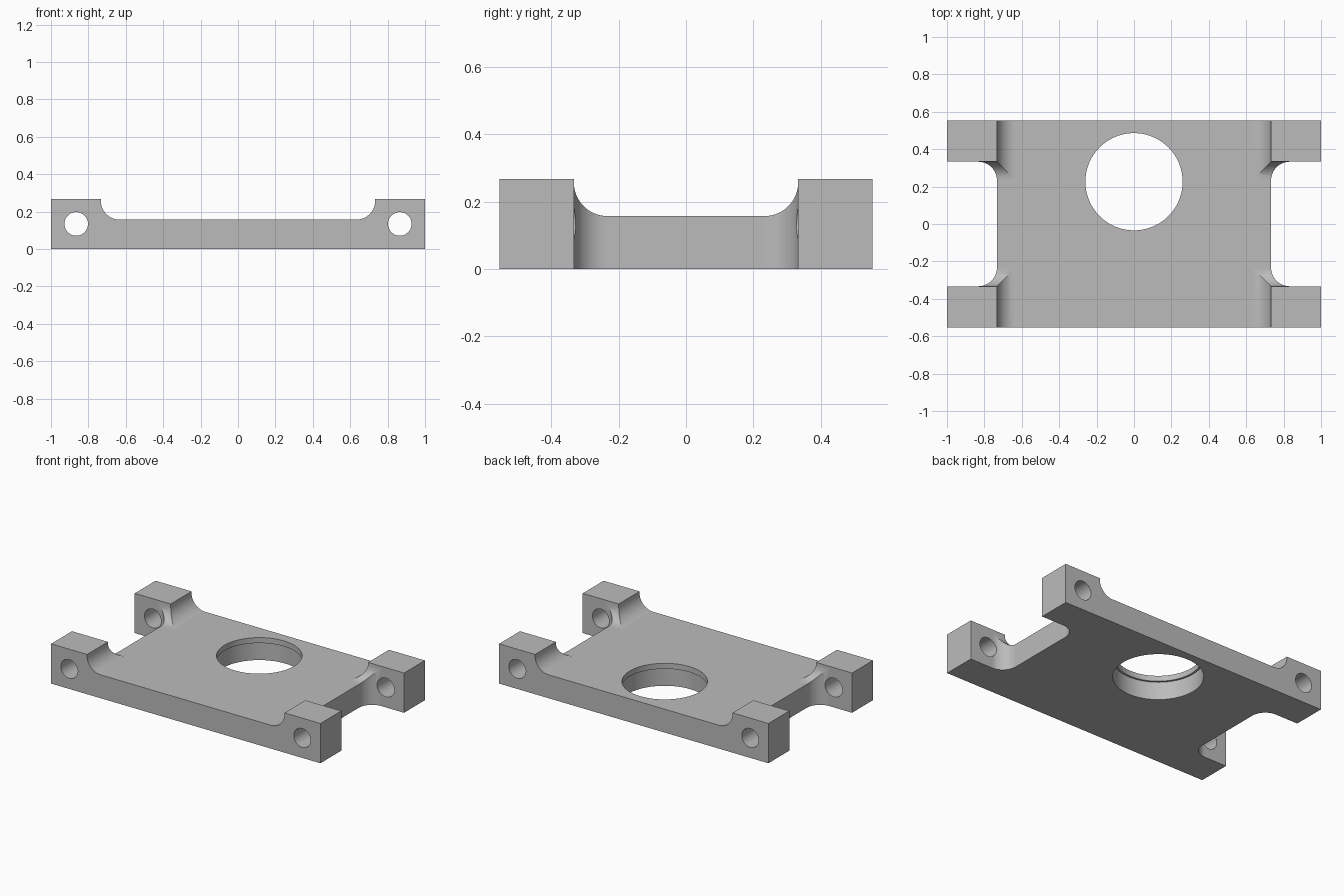
import bpy
import bmesh
from math import sin, cos, pi, radians

old = bpy.data.objects.get("Cube")
if old:
    bpy.data.objects.remove(old, do_unlink=True)

HALF_Y, HEIGHT = 0.554, 0.267
FLOOR = 0.157                   # top of the thin plate
POCKET_X, GAP_Y = 0.733, 0.333  # inner faces of the corner lugs
FILLET = 0.1
HOLE_X, HOLE_Z = 0.865, 0.134
BORE_Y = 0.226

metal = bpy.data.materials.new("Grey metal")
metal.use_nodes = True
metal.diffuse_color = (0.5, 0.5, 0.5, 1)
metal.node_tree.nodes["Principled BSDF"].inputs["Base Color"].default_value = (0.5, 0.5, 0.5, 1)


def prism(name, outline, place, lo, hi):
    """Extrude a 2D outline from lo to hi; place(u, v, w) sets the axes."""
    bm = bmesh.new()
    ends = [[bm.verts.new(place(u, v, w)) for u, v in outline] for w in (lo, hi)]
    bm.faces.new(ends[0])
    bm.faces.new(ends[1])
    n = len(outline)
    for i in range(n):
        j = (i + 1) % n
        bm.faces.new((ends[0][i], ends[0][j], ends[1][j], ends[1][i]))
    bmesh.ops.recalc_face_normals(bm, faces=bm.faces)
    mesh = bpy.data.meshes.new(name)
    bm.to_mesh(mesh)
    bm.free()
    mesh.materials.append(metal)
    obj = bpy.data.objects.new(name, mesh)
    bpy.context.collection.objects.link(obj)
    return obj


def channel(half, base, top, steps=20):
    """U-shaped outline with rounded lower corners."""
    right = [(half - FILLET + FILLET * sin(t), base + FILLET - FILLET * cos(t))
             for t in (pi / 2 * i / steps for i in range(steps + 1))]
    right.append((half, top))
    return right + [(-u, v) for u, v in reversed(right)]


def circle(u, v, radius, n):
    return [(u + radius * cos(2 * pi * i / n), v + radius * sin(2 * pi * i / n))
            for i in range(n)]


along_x = lambda u, v, w: (w, u, v)
along_y = lambda u, v, w: (u, w, v)
along_z = lambda u, v, w: (u, v, w)

# Solid block
plate = prism("mounting_plate",
              [(-1, -HALF_Y), (1, -HALF_Y), (1, HALF_Y), (-1, HALF_Y)],
              along_z, 0, HEIGHT)

# Crossing top channels leave four raised lugs with mitred fillets
cutters = [
    prism("long_channel_cutter", channel(POCKET_X, FLOOR, 0.5), along_y, -1, 1),
    prism("cross_channel_cutter", channel(GAP_Y, FLOOR, 0.5), along_x, -1.5, 1.5),
]

# Side notches and lug holes on both ends
for side, label in ((1, "left"), (-1, "right")):
    cutters.append(prism(label + "_notch_cutter", channel(GAP_Y, POCKET_X, 1.3),
                         lambda u, v, w: (side * v, u, w), -0.2, 0.6))
    cutters.append(prism(label + "_lug_hole_cutter",
                         circle(side * HOLE_X, HOLE_Z, 0.063, 48), along_y, -1, 1))

# Main bore with a thin lip at the top
cutters.append(prism("bore_cutter", circle(0, BORE_Y, 0.26, 96), along_z, -0.2, 0.5))
cutters.append(prism("counterbore_cutter", circle(0, BORE_Y, 0.273, 96), along_z, -0.2, 0.12))

for cutter in cutters:
    cutter.hide_render = True
    mod = plate.modifiers.new(cutter.name, 'BOOLEAN')
    mod.operation = 'DIFFERENCE'
    mod.solver = 'EXACT'
    mod.object = cutter

# Bake the cuts and discard the cutters
graph = bpy.context.evaluated_depsgraph_get()
plate.data = bpy.data.meshes.new_from_object(plate.evaluated_get(graph))
plate.modifiers.clear()
for cutter in cutters:
    bpy.data.objects.remove(cutter, do_unlink=True)

# Smooth fillets, crisp edges and even flats
bpy.ops.object.select_all(action='DESELECT')
plate.select_set(True)
bpy.context.view_layer.objects.active = plate
bpy.ops.object.shade_smooth_by_angle(angle=radians(25))
normals = plate.modifiers.new("even_flats", 'WEIGHTED_NORMAL')
normals.weight = 100
normals.keep_sharp = True
